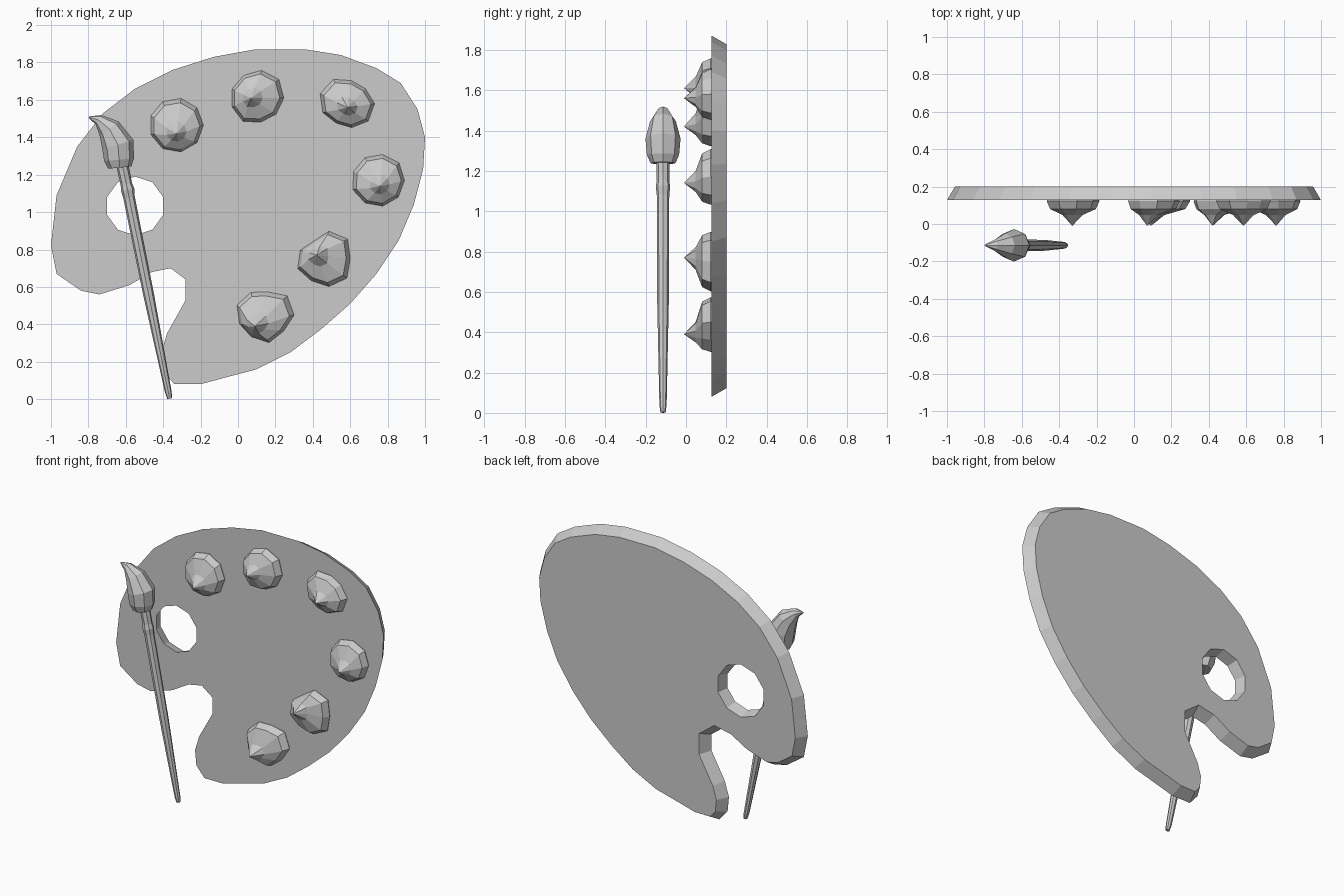
import bpy, bmesh, math
from mathutils import Vector

if "Cube" in bpy.data.objects:
    bpy.data.objects.remove(bpy.data.objects["Cube"])


def finish(bm, name):
    bmesh.ops.recalc_face_normals(bm, faces=bm.faces[:])
    me = bpy.data.meshes.new(name)
    bm.to_mesh(me)
    bm.free()
    ob = bpy.data.objects.new(name, me)
    bpy.context.collection.objects.link(ob)
    return ob


def bridge(bm, a, b):
    n = len(a)
    for i in range(n):
        bm.faces.new((a[i], a[(i + 1) % n], b[(i + 1) % n], b[i]))


def loft(name, rings, tip=None):
    """Skin a list of point rings, closing with caps or a pointed tip."""
    bm = bmesh.new()
    vr = [[bm.verts.new(p) for p in r] for r in rings]
    for a, b in zip(vr, vr[1:]):
        bridge(bm, a, b)
    bm.faces.new(vr[0])
    if tip:
        t = bm.verts.new(tip)
        for i in range(len(vr[-1])):
            bm.faces.new((vr[-1][i - 1], vr[-1][i], t))
    else:
        bm.faces.new(vr[-1])
    return finish(bm, name)


def inset(pts, d):
    """Mitred inward offset of a clockwise outline."""
    out = []
    for i, p in enumerate(pts):
        p = Vector(p)
        d1 = (p - Vector(pts[i - 1])).normalized()
        d2 = (Vector(pts[(i + 1) % len(pts)]) - p).normalized()
        n1, n2 = Vector((d1.y, -d1.x)), Vector((d2.y, -d2.x))
        m = (n1 + n2).normalized()
        out.append(p + m * d / max(m.dot(n1), 0.6))
    return out


# Palette board: kidney outline with notch and thumb hole, narrower at the back
outline = [(-1.0, .82), (-.97, 1.09), (-.86, 1.35), (-.72, 1.53), (-.55, 1.66),
           (-.35, 1.76), (-.13, 1.83), (.09, 1.87), (.36, 1.87), (.55, 1.84),
           (.74, 1.77), (.87, 1.69), (.96, 1.55), (1.0, 1.40), (.99, 1.23),
           (.94, 1.04), (.86, .85), (.74, .67), (.60, .51), (.44, .37),
           (.28, .25), (.10, .16), (-.07, .115), (-.20, .08), (-.34, .08),
           (-.40, .15), (-.41, .25), (-.38, .35), (-.28, .53), (-.28, .64),
           (-.36, .70), (-.46, .68), (-.58, .61), (-.74, .56), (-.84, .58),
           (-.97, .67)]
hole = [(-.55 + .157 * math.sin(math.radians(36 * i)),
         1.033 + .157 * math.cos(math.radians(36 * i))) for i in range(10)]
bm = bmesh.new()
caps = {.127: [], .2: []}
for pts, d in ((outline, .042), (hole, -.02)):
    loops = []
    for y, ring in ((.127, pts), (.2, inset(pts, d))):
        vs = [bm.verts.new((p[0], y, p[1])) for p in ring]
        caps[y] += [bm.edges.new((vs[i - 1], vs[i])) for i in range(len(vs))]
        loops.append(vs)
    bridge(bm, *loops)
for edges in caps.values():
    bmesh.ops.triangle_fill(bm, edges=edges, use_beauty=True, use_dissolve=False)
finish(bm, "palette_board")

# Paint dollops: centre, tip, radii every 40 degrees
dollops = [
    ((-.33, 1.465), (-.33, 1.42), [.145] * 9),
    ((.10, 1.61), (.07, 1.61), [.145, .155, .15, .14, .14, .14, .145, .13, .135]),
    ((.585, 1.58), (.585, 1.56), [.145, .125, .125, .15, .155, .14, .12, .13, .145]),
    ((.75, 1.17), (.76, 1.14), [.14, .145, .14, .14, .14, .145, .14, .14, .14]),
    ((.46, .75), (.42, .77), [.14, .165, .15, .11, .135, .15, .135, .15, .16]),
    ((.14, .45), (.09, .39), [.16, .16, .125, .14, .155, .14, .135, .15, .135]),
]
for k, (c, t, radii) in enumerate(dollops):
    c, t = Vector(c), Vector(t)
    rings = []
    for s, y, lean in ((.97, .14, 0), (1, .122, 0), (.87, .08, .1), (.38, .048, .75)):
        o = c.lerp(t, lean)
        rings.append([(o.x + s * r * math.cos(math.radians(40 * i)), y,
                       o.y + s * r * math.sin(math.radians(40 * i)))
                      for i, r in enumerate(radii)])
    loft(f"paint_dollop_{k + 1}", rings, (t.x, -.01, t.y))


# Brush: rings given as x, z, radius along a bending path
def brush_part(name, path, sides=8, y0=-.114):
    rings = []
    for i, (x, z, r) in enumerate(path):
        a, b = path[max(i - 1, 0)], path[min(i + 1, len(path) - 1)]
        d = Vector((b[0] - a[0], 0, b[1] - a[1])).normalized()
        u, v = Vector((d.z, 0, -d.x)), Vector((0, 1, 0))
        rings.append([Vector((x, y0, z)) + r * (u * math.cos(w) + v * math.sin(w))
                      for w in (math.tau * j / sides for j in range(sides))])
    return loft(name, rings)


brush_part("brush_handle", [(-.365, .003, .013), (-.373, .04, .018), (-.478, .56, .029),
                            (-.583, 1.08, .031), (-.590, 1.12, .036), (-.597, 1.15, .031),
                            (-.62, 1.26, .033)])
brush_part("brush_bristles", [(-.632, 1.238, .062), (-.636, 1.28, .08), (-.642, 1.36, .087),
                              (-.688, 1.445, .064), (-.745, 1.493, .03), (-.797, 1.508, .004)])
